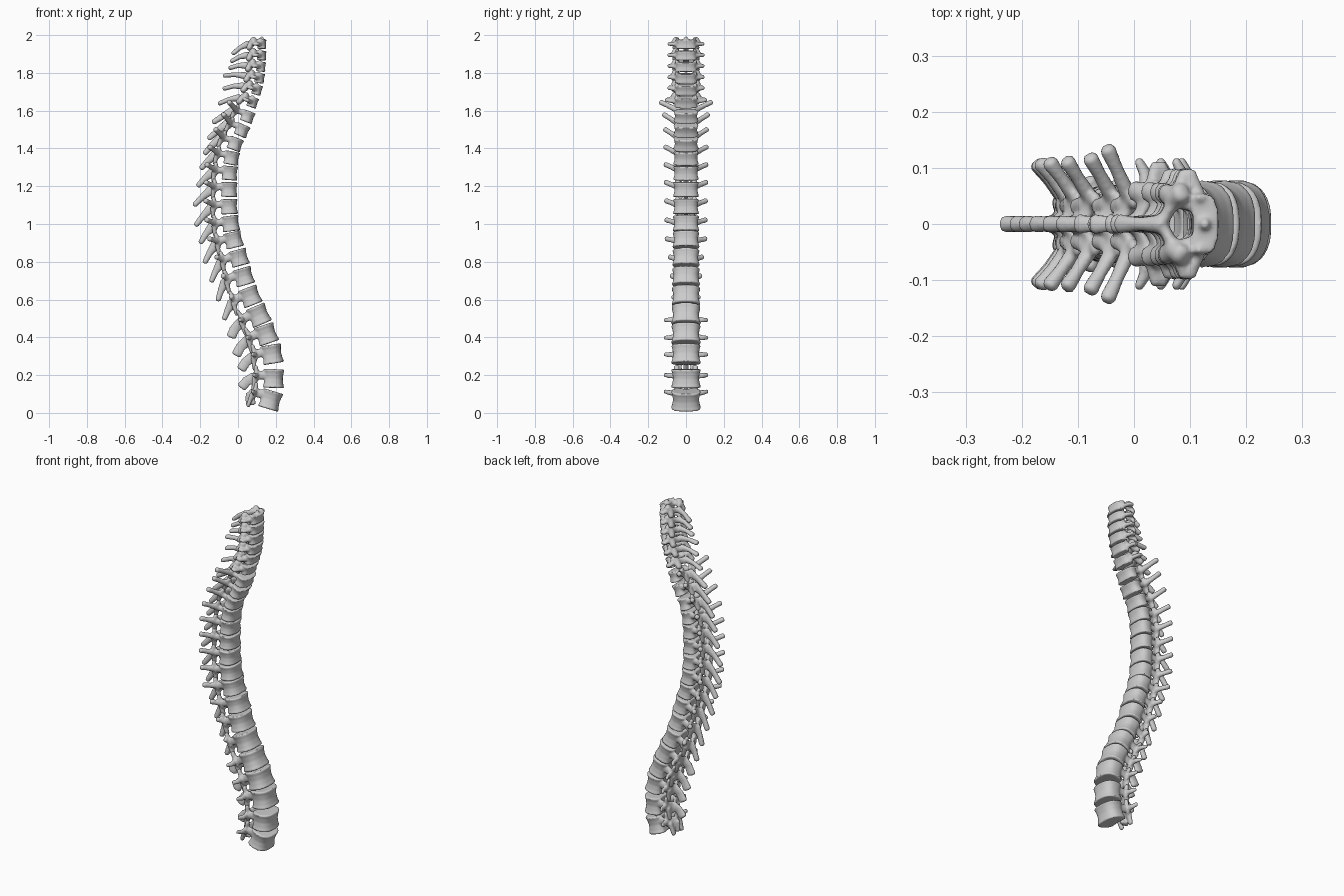
import bpy, bmesh, math
from mathutils import Vector, Matrix

if "Cube" in bpy.data.objects:
    bpy.data.objects.remove(bpy.data.objects["Cube"])

# Per vertebra, bottom to top: body centre x, z, then spinous tip x, z
SPINE = [
    (.167, .070, .058, .050), (.183, .182, .010, .137), (.175, .310, .008, .230),
    (.145, .415, -.018, .305), (.105, .515, -.045, .400), (.060, .615, -.076, .490),
    (.025, .720, -.110, .590), (.000, .820, -.145, .690), (-.028, .915, -.180, .790),
    (-.044, 1.002, -.203, .895), (-.051, 1.092, -.228, .988), (-.051, 1.183, -.236, 1.095),
    (-.048, 1.270, -.218, 1.197), (-.038, 1.350, -.202, 1.290), (-.018, 1.425, -.184, 1.370),
    (.018, 1.497, -.162, 1.450), (.048, 1.570, -.138, 1.535), (.075, 1.645, -.105, 1.640),
    (.098, 1.711, -.080, 1.718), (.112, 1.772, -.078, 1.786), (.119, 1.833, -.050, 1.826),
    (.123, 1.892, -.040, 1.862), (.124, 1.952, -.032, 1.902)]
N = len(SPINE)


def lerp_table(table, i):
    for (a, va), (b, vb) in zip(table, table[1:]):
        if a <= i <= b:
            t = (i - a) / (b - a)
            return [p + (q - p) * t for p, q in zip(va, vb)]


# index -> body depth, width, height, canal depth
SIZES = [(0, (.125, .158, .098, .045)), (4, (.122, .156, .102, .044)),
         (7, (.110, .146, .086, .042)), (11, (.098, .138, .078, .040)),
         (16, (.078, .134, .060, .042)), (17, (.062, .124, .054, .045)),
         (22, (.054, .112, .050, .048))]


def skin(bm, rings):
    loops = [[bm.verts.new(p) for p in r] for r in rings]
    n = len(loops[0])
    for a, b in zip(loops, loops[1:]):
        for k in range(n):
            bm.faces.new((a[k], a[(k + 1) % n], b[(k + 1) % n], b[k]))
    bm.faces.new(loops[0][::-1])
    bm.faces.new(loops[-1])


def rod(bm, stations, n=12):
    """Elliptical limb through (point, half width, half height) stations, rounded ends."""
    st = [(Vector(p), a, b) for p, a, b in stations]
    d0 = (st[1][0] - st[0][0]).normalized()
    d1 = (st[-1][0] - st[-2][0]).normalized()
    p, a, b = st[0]
    q, c, d = st[-1]
    st = [(p - d0 * a * .4, a * .6, b * .6)] + st + [(q + d1 * c * .4, c * .6, d * .65)]
    rings = []
    for k, (p, a, b) in enumerate(st):
        t = (st[min(k + 1, len(st) - 1)][0] - st[max(k - 1, 0)][0]).normalized()
        total = (st[-1][0] - st[0][0]).normalized()
        ref = Vector((1, 0, 0)) if abs(total.z) > .85 else Vector((0, 0, 1))
        u = (ref - t * ref.dot(t)).normalized()
        v = t.cross(u)
        rings.append([p + v * a * math.cos(2 * math.pi * j / n) + u * b * math.sin(2 * math.pi * j / n)
                      for j in range(n)])
    skin(bm, rings)


def body(bm, d, w, h):
    """Waisted drum with a hollowed back."""
    rings = []
    for zf, s in ((-.5, .97), (-.44, 1), (-.3, .93), (0, .87), (.3, .92), (.44, .99), (.5, .96)):
        ring = []
        for k in range(32):
            t = 2 * math.pi * k / 32
            c, q = math.cos(t), math.sin(t)
            x = math.copysign(abs(c) ** .8, c) * d / 2
            y = math.copysign(abs(q) ** .8, q) * w / 2
            if c < 0:
                x += .14 * d * max(0, 1 - (y / (w * .35)) ** 2)
            ring.append((x * s, y * s, zf * h))
        rings.append(ring)
    skin(bm, rings)


def vertebra(i):
    x, z, tx, tz = SPINE[i]
    d, w, h, cd = lerp_table(SIZES, i)
    lo, hi = SPINE[max(i - 1, 0)], SPINE[min(i + 1, N - 1)]
    tilt = math.atan2(hi[0] - lo[0], hi[1] - lo[1])
    if i == 0:
        tilt = math.radians(17)
    place = Matrix.Translation((x, 0, z)) @ Matrix.Rotation(tilt, 4, 'Y')
    tip = place.inverted() @ Vector((tx, 0, tz))
    cerv, lumb = i >= 17, i < 5
    back = -d / 2 - cd
    px, py, pz = -d / 2 - cd * .5, .30 * w, .14 * h
    if cerv:
        py = .40 * w
    bm = bmesh.new()
    body(bm, d, w, h)

    # spinous process
    root = Vector((back + .004, 0, 0))
    mid = root.lerp(tip, .5) + Vector((0, 0, .006))
    if lumb:
        rod(bm, [(root, .014, .028), (mid, .010, .027), (tip + Vector((.01, 0, 0)), .016, .027)])
    elif cerv:
        rod(bm, [(root, .018, .020), (mid, .012, .013), (tip + Vector((.006, 0, 0)), .018, .012)])
    else:
        rod(bm, [(root, .016, .028), (mid, .012, .018), (tip + Vector((.006, 0, .006)), .016, .014)])

    for s in (1, -1):
        hub = Vector((px, s * py, pz))
        # pedicle and lamina enclosing the canal
        rod(bm, [((-.25 * d, s * .29 * w, pz * 1.3), .014, .24 * h), (hub, .014, .24 * h)])
        rod(bm, [(hub, .013, .30 * h), ((back + .012, s * py * .5, -.02 * h), .011, .36 * h),
                 ((back, 0, -.1 * h), .011, .36 * h)])
        # articular processes
        if cerv:
            rod(bm, [((px + .012, s * (py + .012), .50 * h), .020, .017), (hub, .021, .019),
                     ((px - .016, s * (py + .010), -.50 * h), .019, .015)])
            # raised side lip of the body
            rod(bm, [((-.2 * d, s * .42 * w, .1 * h), .012, .016),
                     ((-.1 * d, s * .42 * w, .62 * h), .006, .009)])
        else:
            rod(bm, [(hub, .016, .014), ((px - .006, s * py * 1.05, .62 * h), .015, .010)])
            rod(bm, [((px - .012, s * py * .9, 0), .016, .013),
                     ((back + .008, s * py * .75, -.66 * h), .014, .011)])
        # transverse process
        if lumb:
            rod(bm, [(hub, .014, .018), ((px - .004, s * .09, .12 * h), .011, .014),
                     ((px - .016, s * .114, .16 * h), .008, .011)])
        elif cerv:
            reach = .092 if i > 17 else .105
            rod(bm, [((-.1 * d, s * .4 * w, 0), .012, .013), ((-.5 * d, s * reach, .02 * h), .013, .010)])
            rod(bm, [(hub, .012, .012), ((-.6 * d, s * reach, .0), .012, .010)])
        else:
            reach = lerp_table([(5, (.068, .09)), (7, (.086, .11)), (8, (.104, .12)),
                                (14, (.112, .122)), (15, (.118, .122)), (16, (.134, .116))], i)
            end = Vector((-reach[1], s * reach[0], .036))
            rod(bm, [(hub, .015, .018), (hub.lerp(end, .6), .012, .014), (end, .015, .014)])
    # peg on the topmost vertebra
    if i == N - 1:
        rod(bm, [((0, 0, 0), .020, .018), ((.002, 0, .036), .010, .009)])

    bmesh.ops.recalc_face_normals(bm, faces=bm.faces)
    bm.transform(place)
    kind = "lumbar" if lumb else "cervical" if cerv else "thoracic"
    name = f"{kind}_vertebra_{i + 1:02d}"
    me = bpy.data.meshes.new(name)
    bm.to_mesh(me)
    bm.free()
    ob = bpy.data.objects.new(name, me)
    bpy.context.collection.objects.link(ob)

    # fuse the parts into one bone and soften the joints
    fuse = ob.modifiers.new("fuse", 'REMESH')
    fuse.mode = 'VOXEL'
    fuse.voxel_size = .0055
    fuse.use_smooth_shade = True
    soft = ob.modifiers.new("soften", 'SMOOTH')
    soft.factor = .5
    soft.iterations = 2
    me.polygons.foreach_set("use_smooth", [True] * len(me.polygons))


for i in range(N):
    vertebra(i)
